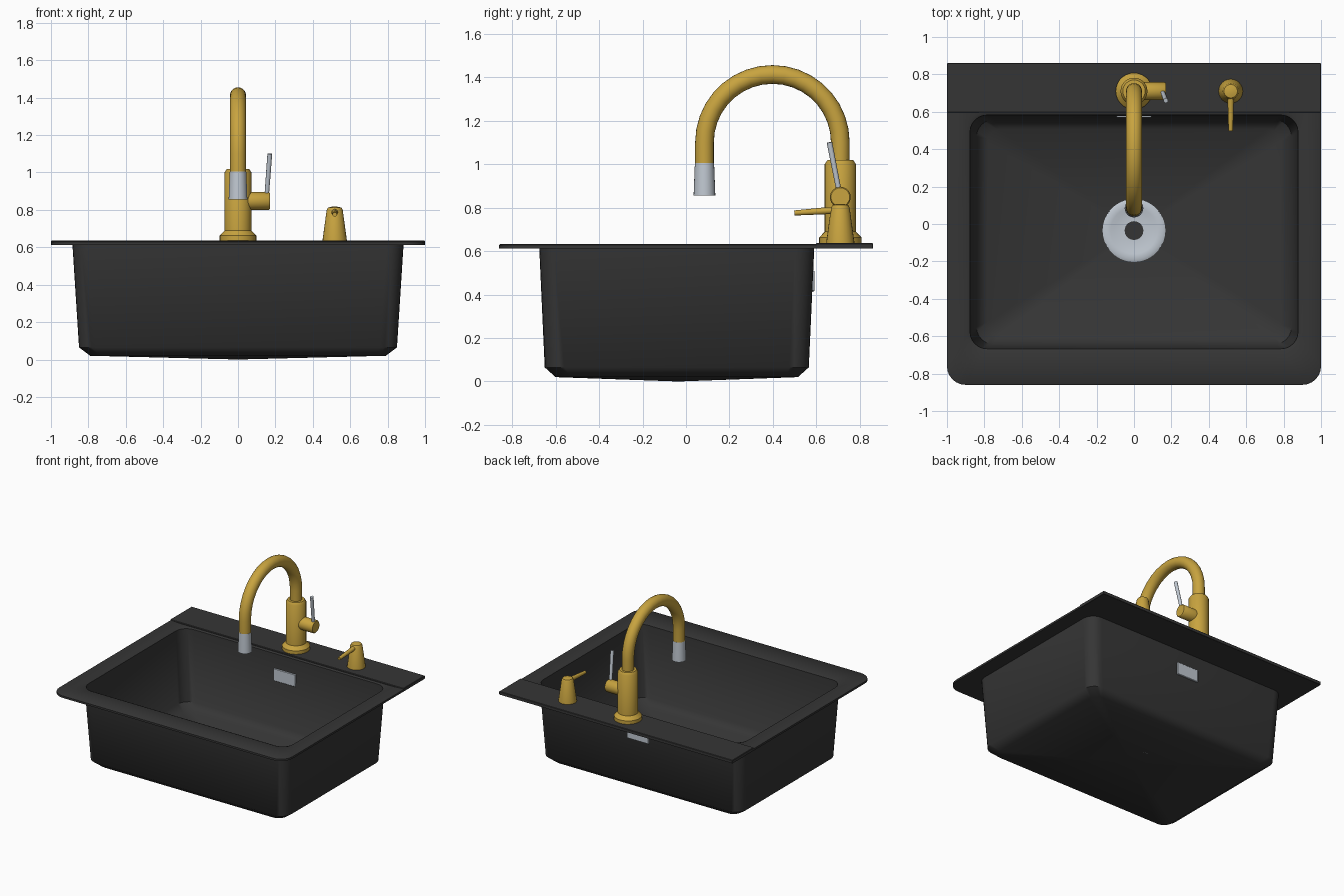
import bpy, bmesh, math
from mathutils import Vector

cube = bpy.data.objects.get("Cube")
if cube:
    bpy.data.objects.remove(cube, do_unlink=True)


def material(name, color, metallic=0.0):
    m = bpy.data.materials.new(name)
    m.use_nodes = True
    m.diffuse_color = (*color, 1)
    m.node_tree.nodes["Principled BSDF"].inputs["Base Color"].default_value = (*color, 1)
    return m


DARK = material("dark_composite", (0.036, 0.036, 0.036))
GOLD = material("brushed_gold", (0.58, 0.37, 0.05))
STEEL = material("pale_steel", (0.53, 0.58, 0.64))


def finish(bm, name, mat, angle=40):
    bmesh.ops.recalc_face_normals(bm, faces=bm.faces)
    mesh = bpy.data.meshes.new(name)
    bm.to_mesh(mesh)
    bm.free()
    obj = bpy.data.objects.new(name, mesh)
    bpy.context.collection.objects.link(obj)
    mesh.materials.append(mat)
    bpy.ops.object.select_all(action='DESELECT')
    obj.select_set(True)
    bpy.context.view_layer.objects.active = obj
    bpy.ops.object.shade_smooth_by_angle(angle=math.radians(angle))
    return obj


def skin(bm, rings):
    """Join equal rings of points with quads and cap both ends."""
    loops = [[bm.verts.new(p) for p in r] for r in rings]
    n = len(loops[0])
    for a, b in zip(loops, loops[1:]):
        for i in range(n):
            j = (i + 1) % n
            bm.faces.new((a[i], a[j], b[j], b[i]))
    return loops


def fan(bm, loop, point):
    c = bm.verts.new(point)
    for i in range(len(loop)):
        bm.faces.new((loop[i], loop[(i + 1) % len(loop)], c))


def circle(center, axis, radius, sides):
    q = Vector(axis).to_track_quat('Z', 'Y')
    return [Vector(center) + q @ Vector((radius * math.cos(t), radius * math.sin(t), 0))
            for t in (2 * math.pi * i / sides for i in range(sides))]


def turned(name, mat, start, axis, profile, sides=24):
    """Solid of (radius, distance along axis) pairs."""
    axis = Vector(axis).normalized()
    bm = bmesh.new()
    loops = skin(bm, [circle(Vector(start) + axis * d, axis, r, sides) for r, d in profile])
    bm.faces.new(loops[0])
    bm.faces.new(loops[-1])
    return finish(bm, name, mat)


def box(name, mat, lo, hi, bevel):
    bm = bmesh.new()
    bmesh.ops.create_cube(bm, size=1)
    for v in bm.verts:
        v.co = [(a + b) / 2 + c * (b - a) for a, b, c in zip(lo, hi, v.co)]
    bmesh.ops.bevel(bm, geom=list(bm.edges), offset=bevel, segments=1, affect='EDGES')
    return finish(bm, name, mat, 30)


def rounded_ring(half_x, y0, y1, z, front_r, back_r, seg=6):
    pts = []
    corners = [(1, y1, -1, back_r), (-1, y1, -1, back_r),
               (-1, y0, 1, front_r), (1, y0, 1, front_r)]
    for k, (sx, y, sy, r) in enumerate(corners):
        for i in range(seg + 1):
            t = math.pi / 2 * (k + i / seg)
            pts.append((sx * (half_x - r) + r * math.cos(t), y + sy * r + r * math.sin(t), z))
    return pts


# Sink bowl and rim: one closed shell, inside floor to rim to outside floor
DRAIN = (0, -0.035)
WALL = 0.008
bowl = [(0.79, -0.60, 0.515, 0.02, 0.07),
        (0.85, -0.65, 0.565, 0.065, 0.09),
        (0.885, -0.675, 0.59, 0.612, 0.09)]
inside = [rounded_ring(x - WALL, a + WALL, b - WALL, z + WALL, r, r) for x, a, b, z, r in bowl]
outside = [rounded_ring(x, a, b, z, r, r) for x, a, b, z, r in reversed(bowl)]
rim = [rounded_ring(0.893, -0.683, 0.594, 0.627, 0.09, 0.09),
       rounded_ring(0.994, -0.854, 0.854, 0.632, 0.10, 0.006),
       rounded_ring(1.0, -0.86, 0.86, 0.627, 0.10, 0.006),
       rounded_ring(1.0, -0.86, 0.86, 0.612, 0.10, 0.006)]
bm = bmesh.new()
loops = skin(bm, inside + rim + outside)
fan(bm, loops[0], (*DRAIN, WALL))
fan(bm, loops[-1], (*DRAIN, 0))
finish(bm, "sink_bowl", DARK, 50)

# Tap ledge along the back
box("back_ledge", DARK, (-1, 0.597, 0.611), (1, 0.86, 0.636), 0.003)

# Drain and overflow
turned("drain_flange", STEEL, (*DRAIN, 0.006), (0, 0, 1),
       [(0.168, 0), (0.168, 0.014), (0.155, 0.02), (0.125, 0.018), (0.105, 0.012), (0.05, 0.010)], 40)
turned("drain_hole", DARK, (*DRAIN, 0.014), (0, 0, 1), [(0.05, 0), (0.05, 0.005)], 32)
box("overflow_plate", STEEL, (-0.093, 0.569, 0.415), (0.093, 0.592, 0.51), 0.003)

# Faucet body
TAP_Y, DECK = 0.71, 0.634
turned("faucet_body", GOLD, (0, TAP_Y, DECK), (0, 0, 1),
       [(0.098, 0), (0.098, 0.028), (0.072, 0.055), (0.072, 0.366), (0.06, 0.384), (0.03, 0.386)], 28)

# Gooseneck spout: straight riser, half circle, short drop
ARC_R, ARC_Z, TUBE = 0.3125, 1.10, 0.043
mid_y = TAP_Y - ARC_R
path = [((0, TAP_Y, 1.0), (0, 0, 1))]
for i in range(19):
    t = math.pi * i / 18
    path.append(((0, mid_y + ARC_R * math.cos(t), ARC_Z + ARC_R * math.sin(t)),
                 (0, -math.sin(t), math.cos(t))))
path.append(((0, mid_y - ARC_R, 1.0), (0, 0, -1)))
rings = []
for p, d in path:
    side, up = Vector((1, 0, 0)), Vector(d).cross(Vector((1, 0, 0)))
    rings.append([Vector(p) + TUBE * (side * math.cos(a) + up * math.sin(a))
                  for a in (math.tau * k / 20 for k in range(20))])
bm = bmesh.new()
loops = skin(bm, rings)
bm.faces.new(loops[0])
bm.faces.new(loops[-1])
finish(bm, "spout", GOLD)
turned("spray_head", STEEL, (0, mid_y - ARC_R, 1.005), (0, 0, -1),
       [(0.044, 0), (0.045, 0.02), (0.05, 0.15)])

# Side handle and lever
turned("handle_hub", GOLD, (0.05, TAP_Y, 0.848), (1, 0, 0),
       [(0.048, 0), (0.048, 0.114), (0.043, 0.12)])
foot, tip = Vector((0.153, 0.705, 0.87)), Vector((0.17, 0.66, 1.10))
turned("lever", STEEL, foot, tip - foot, [(0.012, 0), (0.013, (tip - foot).length)], 12)

# Soap dispenser
turned("dispenser_body", GOLD, (0.517, TAP_Y, DECK), (0, 0, 1),
       [(0.065, 0), (0.064, 0.012), (0.043, 0.165), (0.036, 0.178), (0.015, 0.183)])
turned("dispenser_spout", GOLD, (0.517, TAP_Y, 0.79), (0, -1, -0.07),
       [(0.018, 0), (0.016, 0.08), (0.012, 0.212)], 14)
